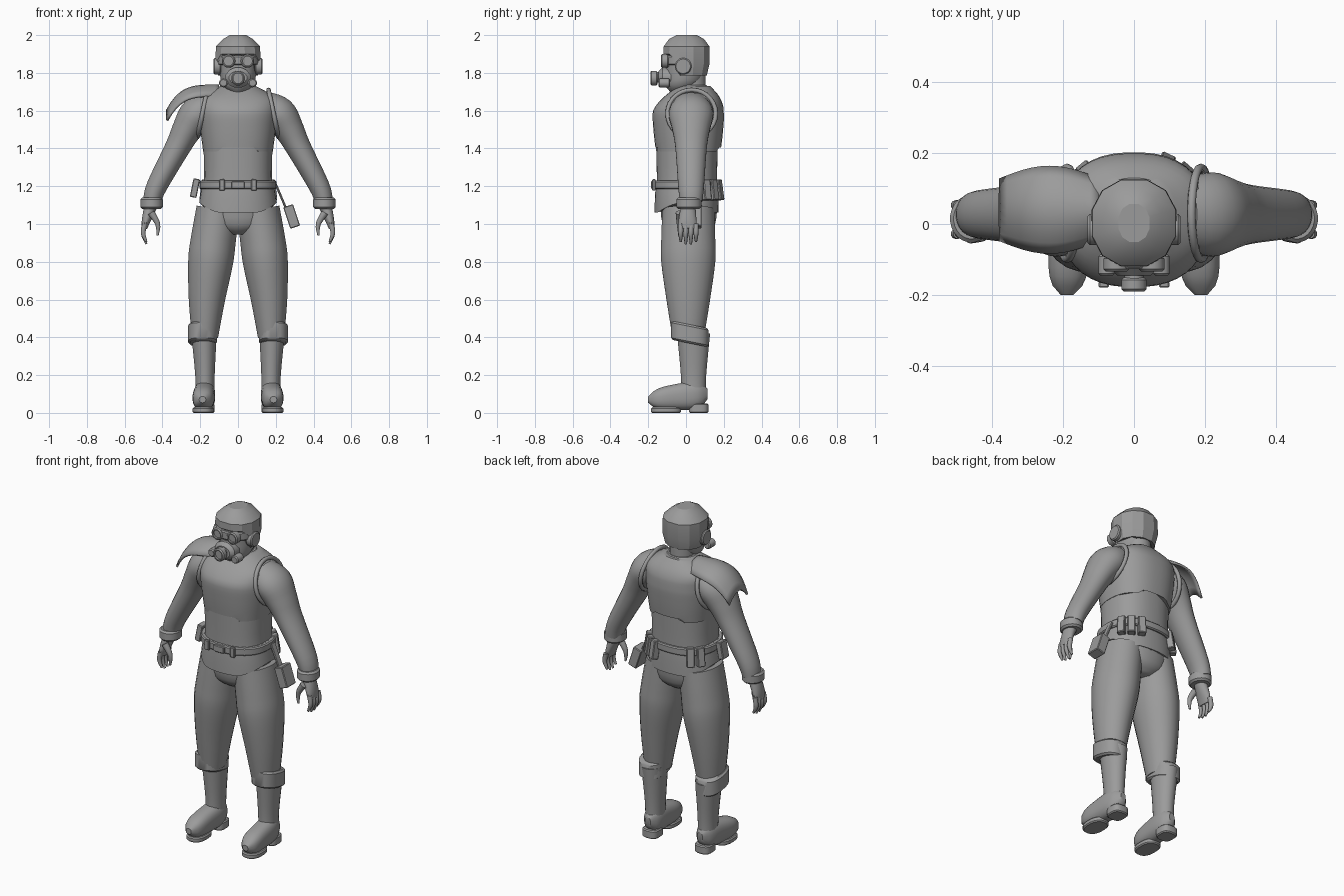
import bpy, bmesh, math
from mathutils import Vector, Matrix

cube = bpy.data.objects.get("Cube")
if cube:
    bpy.data.objects.remove(cube, do_unlink=True)

GREY = (0.33, 0.33, 0.33, 1)
mat = bpy.data.materials.new("plain grey")
mat.use_nodes = True
mat.diffuse_color = GREY
mat.node_tree.nodes["Principled BSDF"].inputs["Base Color"].default_value = GREY

X, Y, Z = Vector((1, 0, 0)), Vector((0, 1, 0)), Vector((0, 0, 1))
AXES = {"x": (Y, Z), "y": (X, Z), "z": (X, Y)}
SIDES = ((1, "left"), (-1, "right"))


def finish(name, bm, angle=40):
    """Turn a bmesh into a shaded object."""
    bmesh.ops.recalc_face_normals(bm, faces=bm.faces[:])
    mesh = bpy.data.meshes.new(name)
    bm.to_mesh(mesh)
    bm.free()
    mesh.materials.append(mat)
    ob = bpy.data.objects.new(name, mesh)
    bpy.context.collection.objects.link(ob)
    bpy.ops.object.select_all(action="DESELECT")
    ob.select_set(True)
    bpy.context.view_layer.objects.active = ob
    bpy.ops.object.shade_smooth_by_angle(angle=math.radians(angle))
    return ob


def smooth_rows(rows, steps):
    """Catmull-Rom interpolation between section rows."""
    rows = [Vector(row) for row in rows]
    padded = [rows[0]] + rows + [rows[-1]]
    out = []
    for a, b, c, d in zip(padded, padded[1:], padded[2:], padded[3:]):
        for k in range(steps):
            t = k / steps
            out.append(b + (c - a) * (t / 2) + (a * 2 - b * 5 + c * 4 - d) * (t * t / 2)
                       + (b * 3 - a - c * 3 + d) * (t ** 3 / 2))
    return out + [rows[-1]]


def bulge(value, power):
    return math.copysign(abs(value) ** (2 / power), value)


def loft(name, rows, axis="z", n=24, power=2, steps=4, side=1, warp=None, angle=40):
    """Skin rounded sections, each a centre x, y, z with two half sizes."""
    rows = smooth_rows(rows, steps)
    centres = [Vector((row[0] * side, row[1], row[2])) for row in rows]
    last = len(rows) - 1
    bm = bmesh.new()
    rings = []
    for i, row in enumerate(rows):
        if axis == "path":
            along = centres[min(i + 1, last)] - centres[max(i - 1, 0)]
            u, v = along.cross(Y).normalized(), Y
        else:
            u, v = AXES[axis]
        ring = []
        for k in range(n):
            turn = 2 * math.pi * (k + 0.5) / n
            co = (centres[i] + u * row[3] * bulge(math.cos(turn), power)
                  + v * row[4] * bulge(math.sin(turn), power))
            if warp:
                warp(co)
            ring.append(bm.verts.new(co))
        rings.append(ring)
    for a, b in zip(rings, rings[1:]):
        for k in range(n):
            m = (k + 1) % n
            bm.faces.new((a[k], a[m], b[m], b[k]))
    bm.faces.new(rings[0])
    bm.faces.new(rings[-1])
    return finish(name, bm, angle)


def trunk(name, y, rows, **options):
    """Upright body section from height, half width and half depth."""
    loft(name, [(0, y, z, a, b) for z, a, b in rows], **options)


def limb(name, y, depth, rows, **options):
    """Tube in a vertical plane from x, height and radius."""
    loft(name, [(x, y, z, r, r * depth) for x, z, r in rows], axis="path", **options)


def band(name, loc, length, a, b, axis="z", rim=.006, hollow=False, **options):
    """Short drum with bevelled rims and an optional sunken end."""
    u, v = AXES[axis]
    along = u.cross(v)
    half = length / 2
    stations = [(-half, rim), (rim - half, 0), (half - rim, 0), (half, rim)]
    if hollow:
        stations += [(half, rim * 2), (half - rim * 2, rim * 2)]
    rows = [(*(Vector(loc) + along * d), a - inset, b - inset) for d, inset in stations]
    loft(name, rows, axis=axis, steps=1, **options)


def box(name, loc, size, tilt=0, turn=0):
    bm = bmesh.new()
    bmesh.ops.create_cube(bm, size=1)
    bmesh.ops.scale(bm, vec=size, verts=bm.verts)
    bmesh.ops.bevel(bm, geom=bm.edges[:], offset=.004, segments=1, affect="EDGES")
    rot = Matrix.Rotation(turn, 4, "Z") @ Matrix.Rotation(tilt, 4, "Y")
    bmesh.ops.transform(bm, matrix=Matrix.Translation(loc) @ rot, verts=bm.verts)
    finish(name, bm, 20)


# Torso: undershirt, chest armour with stepped lower edge, collar and neck
def chest_shape(co):
    if co.z < 1.4:
        co.z += .045 * max(0, min(1, (.1 - abs(co.x)) / .04))
    co.y += max(0, co.z - 1.6) * .25


trunk("abdomen", .005, [(1.14, .19, .16), (1.25, .18, .16), (1.46, .185, .165)], n=32, power=2.4)
trunk("chest_armour", .012, [(1.385, .185, .172), (1.5, .2, .185), (1.6, .208, .187),
                             (1.67, .195, .15), (1.73, .095, .085)],
      n=40, power=2.4, warp=chest_shape)
band("collar", (0, .035, 1.705), .06, .088, .08)
band("neck", (0, .03, 1.75), .15, .07, .075)


# Hip skirt, belt and pelvis
def skirt_hem(co):
    if co.z < 1.13:
        co.z -= .055 * min(1, abs(co.y) / .15) ** 2


trunk("hip_skirt", .003, [(1.115, .206, .17), (1.23, .187, .162)], n=40, power=2.3, warp=skirt_hem)
band("belt", (0, .003, 1.207), .045, .205, .178, n=40, power=2.3)
trunk("pelvis", .015, [(.945, .06, .09), (1, .165, .14), (1.15, .19, .155)], n=32, power=2.2)
box("belt_buckle", (0, -.178, 1.207), (.07, .016, .04))

# Pouches around the back of the belt, canister and holster at the hips
for i in (0, 1, 2, 6, 7):
    turn = math.pi * (.18 + .09 * i)
    box(f"belt_pouch_{i}", (.208 * math.cos(turn), .01 + .178 * math.sin(turn), 1.18),
        (.04, .042, .11), tilt=-.15, turn=turn)
box("right_hip_canister", (-.228, -.02, 1.19), (.035, .06, .1), tilt=.2)
box("holster_strap", (.232, .04, 1.135), (.012, .04, .17), tilt=-.4)
box("holster", (.284, .04, 1.04), (.055, .085, .12), tilt=-.32)


def slope_back(co):
    co.z -= .2 * co.y


# Boot foot: rounded at both ends, falling towards the toe
foot_rows = []
for i in range(13):
    t = i / 12
    swell = max(.3, (1 - abs(2 * t - 1) ** 4) ** .5)
    z = .07 + .03 * (1 - t)
    foot_rows.append((.173 + .015 * t, .115 - .315 * t, z, .058 * swell, (z - .015) * swell))

for side, label in SIDES:
    box(label + "_belt_clip", (side * .085, -.17, 1.207), (.03, .018, .06))

    # Trousers, boots and knee guards
    limb(label + "_trouser_leg", .012, 1.2, [(.106, 1.08, .115), (.13, .92, .12), (.145, .8, .12),
                                             (.165, .6, .097), (.175, .4, .07)], side=side)
    limb(label + "_boot_shaft", .04, 1.3, [(.18, .42, .068), (.175, .2, .052), (.175, .06, .05)],
         side=side)
    loft(label + "_boot_foot", foot_rows, axis="y", power=2.5, steps=1, side=side)
    band(label + "_boot_heel", (.174, .067, .025), .05, .05, .052, power=3, side=side)
    band(label + "_boot_sole", (.184, -.105, .015), .03, .056, .08, power=2.4, side=side)
    band(label + "_knee_guard", (.188, .02, .422), .1, .077, .1, rim=.01, power=2.5,
         warp=slope_back, side=side)

    # Sleeve, armhole rim and cuff
    limb(label + "_sleeve", .027, 1.25, [(.14, 1.625, .08), (.215, 1.58, .095), (.27, 1.5, .08),
                                         (.32, 1.405, .067), (.43, 1.2, .055), (.455, 1.12, .048)],
         side=side)
    bpy.ops.mesh.primitive_torus_add(location=(side * .188, .03, 1.585), major_radius=.128,
                                     minor_radius=.012, major_segments=28, minor_segments=8,
                                     rotation=(0, side * math.radians(78), 0))
    rim = bpy.context.object
    rim.name = label + "_armhole_rim"
    rim.data.materials.append(mat)
    bpy.ops.object.shade_smooth()
    band(label + "_cuff", (.457, .015, 1.11), .06, .06, .067, rim=.01, side=side)

    # Hand with four fingers and a thumb
    loft(label + "_palm", [(.46, .012, 1.1, .036, .038), (.486, .008, 1.02, .024, .048),
                           (.496, .008, .975, .015, .046)], axis="path", n=16, side=side)
    for i in range(4):
        tip = .888 + .012 * abs(i - 1.5)
        limb(f"{label}_finger_{i}", .027 * i - .028, 1, [(.494, 1, .014), (.502, .95, .013),
                                                         (.485, tip, .006)], n=10, side=side)
    limb(label + "_thumb", -.035, 1, [(.46, 1.06, .02), (.425, 1, .014), (.426, .94, .006)],
         n=10, side=side)

# Curved shoulder plate on the right side only
bm = bmesh.new()
grid = []
for i in range(13):
    t = i / 12
    half = .085 + .035 * math.sin(math.pi * t)
    across = [k / 4 for k in range(-4, 5)]
    grid.append([bm.verts.new((-.1 - .275 * t, .04 + half * s, 1.732 - .13 * t ** 4 - .055 * s * s))
                 for s in across])
for a, b in zip(grid, grid[1:]):
    for k in range(len(a) - 1):
        bm.faces.new((a[k], a[k + 1], b[k + 1], b[k]))
plate = finish("right_shoulder_plate", bm)
thick = plate.modifiers.new("thickness", "SOLIDIFY")
thick.thickness = .012
thick.offset = 0


# Head with forward chin, and faceted helmet open over the face
def chin_forward(co):
    co.y -= max(0, 1.78 - co.z) * .4


def brow_line(co):
    if co.z < 1.87 and co.y < -.05:
        co.z += .105 if co.z < 1.8 else .05


trunk("head", -.003, [(1.7, .045, .05), (1.76, .092, .1), (1.93, .1, .108)], warp=chin_forward)
trunk("helmet", .003, [(1.785, .108, .11), (1.85, .123, .126), (1.94, .121, .125),
                       (1.98, .08, .095), (2, .045, .055)],
      n=12, power=2.2, steps=1, warp=brow_line, angle=25)

# Goggles, breathing mask and ear cups
band("goggle_band", (0, -.005, 1.866), .05, .115, .123)
band("mask_shell", (0, -.1, 1.775), .09, .068, .055, axis="y", rim=.02, n=12)
band("mask_snout", (0, -.15, 1.777), .05, .028, .03, axis="y", n=12)
band("mask_nozzle", (0, -.17, 1.772), .038, .037, .039, axis="y", hollow=True, n=12)
for side, label in SIDES:
    band(label + "_goggle", (.05, -.112, 1.863), .042, .036, .036, axis="y", hollow=True, side=side)
    band(label + "_mask_filter", (.077, -.115, 1.747), .06, .024, .024, axis="y", n=10, side=side)
    band(label + "_ear_cup", (.11, -.015, 1.835), .04, .044, .044, axis="x", side=side)
